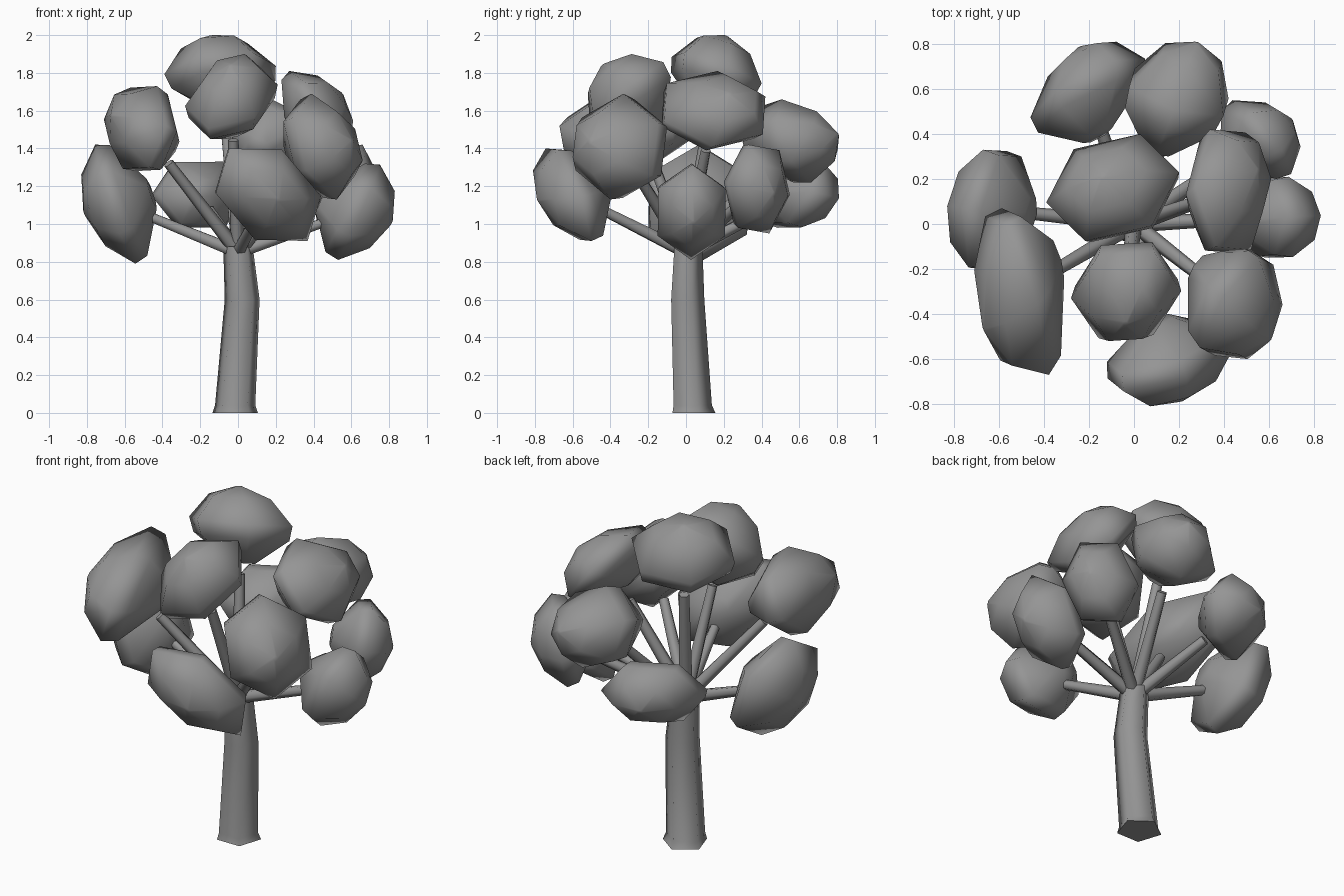
import bpy, bmesh, math
from mathutils import Vector, Matrix

if "Cube" in bpy.data.objects:
    bpy.data.objects.remove(bpy.data.objects["Cube"])

grey = bpy.data.materials.new("plain grey")
grey.diffuse_color = (0.3, 0.3, 0.3, 1)
grey.use_nodes = True
grey.node_tree.nodes["Principled BSDF"].inputs["Base Color"].default_value = grey.diffuse_color


def skin_rings(name, rings, angle):
    """Closed surface through equal-sized rings of points, capped at both ends."""
    bm = bmesh.new()
    rows = [[bm.verts.new(p) for p in ring] for ring in rings]
    n = len(rows[0])
    for a, b in zip(rows, rows[1:]):
        for i in range(n):
            j = (i + 1) % n
            bm.faces.new((a[i], a[j], b[j], b[i]))
    bm.faces.new(rows[0][::-1])
    bm.faces.new(rows[-1])
    bmesh.ops.recalc_face_normals(bm, faces=bm.faces)
    mesh = bpy.data.meshes.new(name)
    bm.to_mesh(mesh)
    bm.free()
    mesh.materials.append(grey)
    obj = bpy.data.objects.new(name, mesh)
    bpy.context.collection.objects.link(obj)
    bpy.ops.object.select_all(action='DESELECT')
    bpy.context.view_layer.objects.active = obj
    obj.select_set(True)
    bpy.ops.object.shade_smooth_by_angle(angle=math.radians(angle))
    return obj


def ring(center, u, v, radius, sides, start):
    return [center + radius * (u * math.cos(t) + v * math.sin(t))
            for t in (math.radians(start) + math.tau * i / sides for i in range(sides))]


def stretch(size, xy, xz, yz):
    """Symmetric stretch turning a ball into a slanted ellipsoid (matrix square root)."""
    a, b, c = size
    s = Matrix(((a * a, xy * a * b, xz * a * c),
                (xy * a * b, b * b, yz * b * c),
                (xz * a * c, yz * b * c, c * c)))
    root, inv = s.copy(), Matrix.Identity(3)
    for _ in range(25):
        root, inv = (root + inv.inverted()) * .5, (inv + root.inverted()) * .5
    return root


X, Y, Z = Vector((1, 0, 0)), Vector((0, 1, 0)), Vector((0, 0, 1))

# Trunk: five-sided, slightly bent, flared at the foot
trunk = [(-.015, .03, 0, .126), (-.015, .025, .04, .112), (.022, 0, .6, .097), (0, .005, .88, .082)]
skin_rings("trunk", [ring(Vector(p[:3]), X, Y, p[3], 5, 90) for p in trunk], 80)

# Leaf clumps: x range, y range, z range, spin of the six-sided outline, slants xy xz yz
clumps = [
    (-.46, .05, .36, .81, .98, 1.33, 0, .33, 0, .1),
    (-.04, .42, .30, .81, 1.22, 1.66, 30, .13, 0, -.1),
    (.38, .74, .20, .55, .95, 1.42, -5, -.12, .12, 0),
    (.23, .61, -.13, .42, 1.39, 1.81, 15, .12, -.33, 0),
    (.41, .83, -.15, .21, .81, 1.32, 30, 0, .22, 0),
    (-.39, .20, -.08, .40, 1.58, 2.0, 40, .13, -.03, -.12),
    (-.83, -.43, -.20, .33, .79, 1.42, 30, .1, -.3, 0),
    (-.71, -.31, -.67, .07, 1.28, 1.73, 10, -.15, -.13, .2),
    (-.28, .21, -.52, -.08, 1.45, 1.90, 10, .07, .2, .1),
    (.24, .66, -.60, -.10, 1.13, 1.69, 30, 0, -.22, 0),
    (-.12, .44, -.81, -.40, .91, 1.40, 10, .2, -.31, -.35),
]
# Rounded dome outside, one wide corner rim, tapering inside to a small flat end
dome = [(.05, .92), (.6, .68), (1, .1), (.93, -.25), (.25, -.86)]
crown_center = Vector((0, 0, 1.3))
fork = Vector((0, 0, .85))

for k, (x0, x1, y0, y1, z0, z1, spin, xy, xz, yz) in enumerate(clumps, 1):
    lo, hi = Vector((x0, y0, z0)), Vector((x1, y1, z1))
    center = (lo + hi) / 2

    # Clump faces away from the middle of the crown and is stretched to its size
    n = (center - crown_center).normalized()
    u = Z.cross(n).normalized()
    v = n.cross(u)
    m = stretch((hi - lo) / 2, xy, xz, yz)
    rings = [[m @ p for p in ring(n * h, u, v, r, 6, spin)] for r, h in dome]
    pts = [p for row in rings for p in row]
    for a in range(3):
        small, big = min(p[a] for p in pts), max(p[a] for p in pts)
        for p in pts:
            p[a] = lo[a] + (p[a] - small) / (big - small) * (hi[a] - lo[a])
    skin_rings(f"leaf_clump_{k}", rings, 75)

    # Branch from the fork of the trunk towards the clump
    tip = fork.lerp(center, .72)
    d = (tip - fork).normalized()
    s = Z.cross(d).normalized()
    t = d.cross(s)
    skin_rings(f"branch_{k}", [ring(fork - d * .03, s, t, .038, 6, 0),
                               ring(tip, s, t, .028, 6, 0)], 70)
